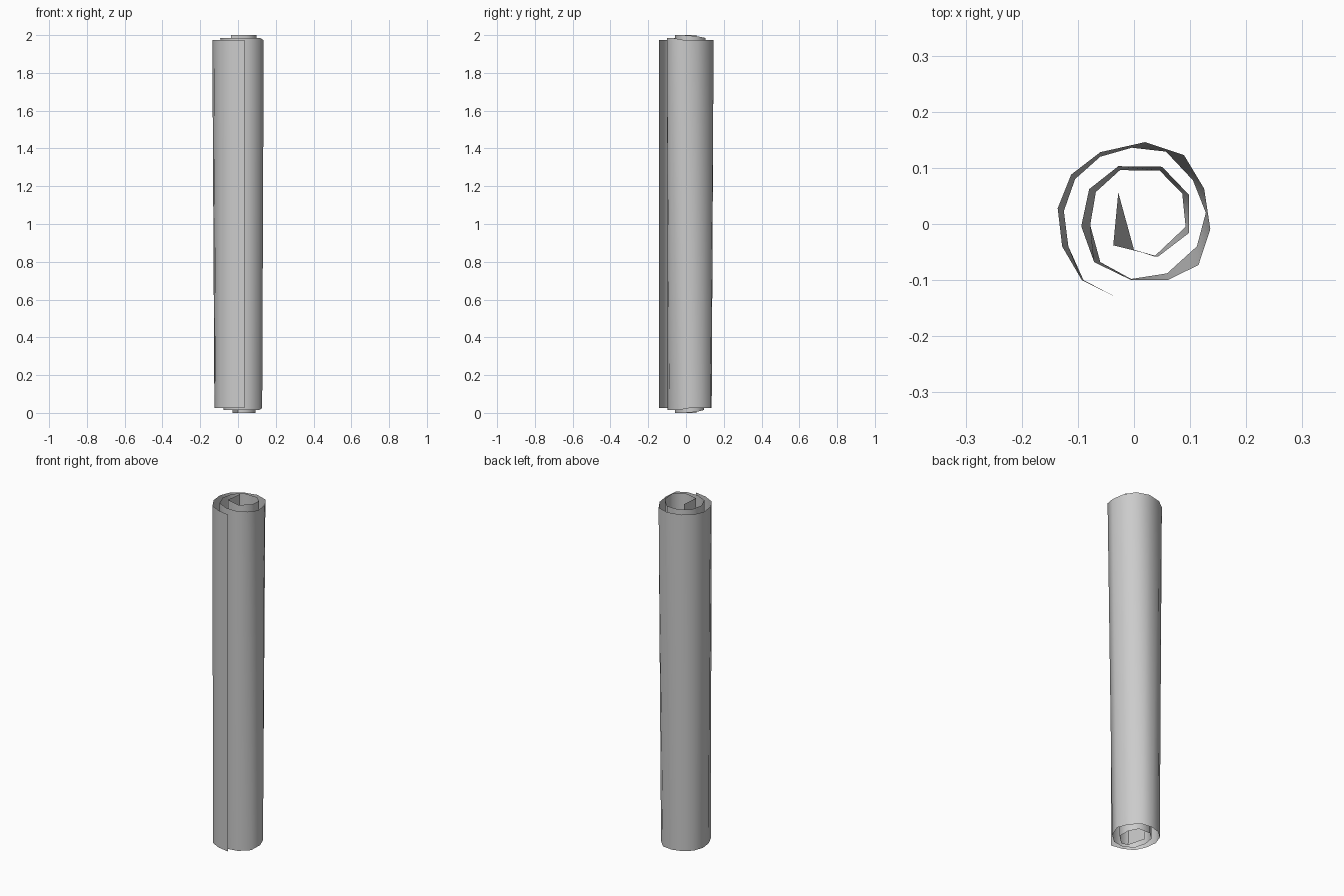
import bpy
import math

# Spiral cross-sections of the rolled sheet, loose outer end to inner end
top = [(.034, -.142), (-.033, -.130), (-.093, -.100), (-.128, -.040), (-.136, .028), (-.112, .088),
       (-.060, .128), (.020, .146), (.089, .123), (.125, .063), (.136, -.009), (.115, -.073),
       (.060, -.100), (-.005, -.100), (-.071, -.068), (-.094, -.004), (-.080, .062), (-.028, .103),
       (.050, .102), (.098, .052), (.098, -.016), (.043, -.058), (-.037, -.038), (-.028, .056)]
bottom = [(.034, -.142), (-.033, -.130), (-.090, -.100), (-.117, -.040), (-.125, .023), (-.105, .080),
          (-.060, .120), (-.004, .136), (.057, .129), (.105, .078), (.128, .020), (.112, -.040),
          (.059, -.088), (-.005, -.098), (-.060, -.068), (-.078, -.002), (-.068, .057), (-.025, .096),
          (.046, .095), (.086, .054), (.092, -.005), (.036, -.058), (.000, -.046), (-.028, .056)]


def inset(i):
    """Inner turns slide out a little further than outer turns."""
    outer, middle = 10, 18
    if i <= outer:
        return .026
    if i <= middle:
        return .015
    return .0 if i > middle + 1 else .005


# Rolled sheet: one thin surface from the lower spiral to the upper one
n = len(top)
verts = [(x, y, inset(i)) for i, (x, y) in enumerate(bottom)]
verts += [(x, y, 2 - inset(i)) for i, (x, y) in enumerate(top)]
faces = [(i + 1, i, n + i, n + i + 1) for i in range(n - 1)]
mesh = bpy.data.meshes.new("rolled_sheet")
mesh.from_pydata(verts, [], faces)
sheet = bpy.data.objects.new("rolled_sheet", mesh)
bpy.context.collection.objects.link(sheet)

# Smooth curl with the sharp inner fold kept
bpy.context.view_layer.objects.active = sheet
sheet.select_set(True)
bpy.ops.object.shade_smooth_by_angle(angle=math.radians(62))
